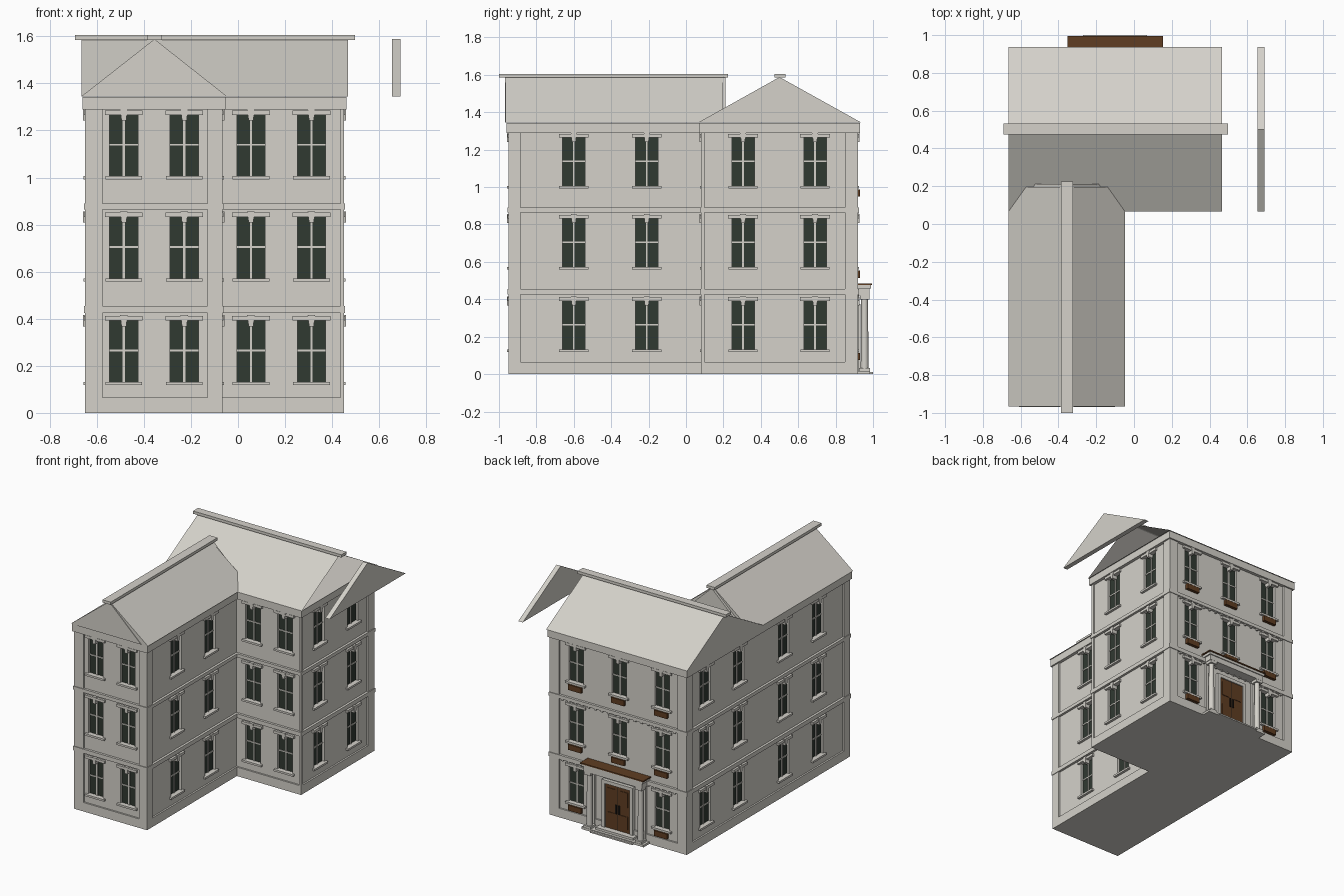
import bpy, bmesh, math
from mathutils import Vector

if "Cube" in bpy.data.objects:
    bpy.data.objects.remove(bpy.data.objects["Cube"])


def material(name, rgb):
    m = bpy.data.materials.new(name)
    m.diffuse_color = (*rgb, 1)
    m.use_nodes = True
    m.node_tree.nodes["Principled BSDF"].inputs["Base Color"].default_value = m.diffuse_color
    return m


STONE = material("pale_stone", (0.66, 0.64, 0.59))
GLASS = material("dark_glass", (0.030, 0.041, 0.031))
WOOD = material("brown_wood", (0.115, 0.047, 0.016))
IRON = material("dark_metal", (0.02, 0.014, 0.01))

parts = {}   # part name -> (bmesh, material)


def part(name, mat):
    if name not in parts:
        parts[name] = (bmesh.new(), mat)
    return parts[name][0]


def hexa(name, mat, bottom, top):
    """Solid between two polygons with the same number of points."""
    bm = part(name, mat)
    a = [bm.verts.new(p) for p in bottom]
    b = [bm.verts.new(p) for p in top]
    n = len(a)
    faces = [bm.faces.new(a), bm.faces.new(b)]
    faces += [bm.faces.new((a[i], a[(i + 1) % n], b[(i + 1) % n], b[i])) for i in range(n)]
    bmesh.ops.recalc_face_normals(bm, faces=faces)


def box(name, mat, x0, x1, y0, y1, z0, z1):
    pts = [(x0, y0), (x1, y0), (x1, y1), (x0, y1)]
    hexa(name, mat, [(*p, z0) for p in pts], [(*p, z1) for p in pts])


def l_slab(name, d, z0, z1):
    """L-shaped slab of the house plan, grown outward by d."""
    pts = [(-.65 - d, -.95 - d), (-.065 + d, -.95 - d), (-.065 + d, .08 - d),
           (.45 + d, .08 - d), (.45 + d, .92 + d), (-.65 - d, .92 + d)]
    hexa(name, STONE, [(*p, z0) for p in pts], [(*p, z1) for p in pts])


# Walls: axis they face, plane position, outward sign
FRONT_WING, FRONT_MAIN = ("y", -.95, -1), ("y", .08, -1)
BACK, LEFT = ("y", .92, 1), ("x", -.65, -1)
RIGHT_WING, RIGHT_MAIN = ("x", -.065, 1), ("x", .45, 1)


def wall_box(name, mat, wall, u0, u1, d0, d1, z0, z1):
    axis, pos, s = wall
    a, b = sorted((pos + s * d0, pos + s * d1))
    if axis == "y":
        box(name, mat, u0, u1, a, b, z0, z1)
    else:
        box(name, mat, a, b, u0, u1, z0, z1)


INSET, DEEP = -.012, -.034


def window(wall, u, z, flower_box=False):
    t, m, w = z + .262, z + .135, .06
    wall_box("window_cutter", STONE, wall, u - w, u + w, DEEP, .02, z, t)
    wall_box("window_glass", GLASS, wall, u - w, u + w, DEEP - .004, DEEP + .004, z, t)
    wall_box("window_bars", STONE, wall, u - .005, u + .005, DEEP, DEEP + .010, z, t)
    wall_box("window_bars", STONE, wall, u - w, u + w, DEEP, DEEP + .009, m - .004, m + .004)
    wall_box("window_sills", STONE, wall, u - .078, u + .078, DEEP, .006, z - .012, z + .002)
    wall_box("window_lintels", STONE, wall, u - .08, u + .08, INSET - .005, .004, t, t + .019)
    # tapered keystone
    axis, pos, s = wall
    rings = []
    for zz, h in ((t - .024, .010), (t + .024, .016)):
        q = [(u - h, pos + s * DEEP), (u + h, pos + s * DEEP),
             (u + h, pos + s * .008), (u - h, pos + s * .008)]
        rings.append([(a, b, zz) if axis == "y" else (b, a, zz) for a, b in q])
    hexa("keystones", STONE, *rings)
    if flower_box:
        wall_box("flower_boxes", WOOD, wall, u - .052, u + .052, INSET - .002, .010, z - .055, z - .016)


# Window grid
SILLS = (.13, .57, 1.004)
for row, z in enumerate(SILLS):
    for wall, places in ((FRONT_WING, (-.485, -.228)), (FRONT_MAIN, (.055, .312)),
                         (RIGHT_WING, (-.6, -.21)), (RIGHT_MAIN, (.305, .69)),
                         (LEFT, (-.6, -.21, .305, .69))):
        for u in places:
            window(wall, u, z)
    for u in (-.445, -.10, .245):
        if row or u != -.10:
            window(BACK, u, z, True)

# Recessed wall body, plinth, floor belts and cornice
l_slab("wall_body", INSET, .01, 1.31)
l_slab("plinth", 0, 0, .065)
l_slab("floor_belts", .005, .425, .455)
l_slab("floor_belts", .005, .865, .89)
l_slab("cornice", .011, 1.29, 1.343)

# Corner pilasters
for x0, x1, y0, y1 in ((-.65, -.575, -.95, -.885), (-.13, -.065, -.95, -.885),
                       (.435, .45, .08, .10), (.375, .45, .85, .92),
                       (-.65, -.575, .85, .92)):
    box("corner_pilasters", STONE, x0, x1, y0, y1, .06, 1.295)

# Small dentils under the belts of the back wall
for z in (.414, .854):
    for i in range(18):
        u = -.55 + i * .9 / 17
        wall_box("dentils", STONE, BACK, u - .007, u + .007, INSET - .002, .002, z, z + .013)

# Main roof, open on its right end
bm = part("main_roof", STONE)
E, R = 1.345, 1.588
lf, lr, lb = [bm.verts.new((-.665, y, z)) for y, z in ((.065, E), (.5, R), (.937, E))]
rf, rr, rb = [bm.verts.new((.467, y, z)) for y, z in ((.065, E), (.5, R), (.937, E))]
for f in ((lf, rf, rr, lr), (lr, rr, rb, lb), (lf, lr, lb), (lf, lb, rb, rf)):
    bm.faces.new(f)
box("main_ridge_cap", STONE, -.692, .498, .473, .531, 1.585, 1.605)

# Loose gable panel standing off the right end
gable = ((.065, E), (.5, R), (.937, E))
hexa("right_gable_panel", STONE, [(.655, *p) for p in gable], [(.69, *p) for p in gable])


# Wing roof with a narrower gable panel at each end
def wing_prism(name, x0, x1, y0, y1, top):
    tri = ((x0, E), (-.355, top), (x1, E))
    hexa(name, STONE, [(x, y0, z) for x, z in tri], [(x, y1, z) for x, z in tri])


wing_prism("wing_roof", -.665, -.047, -.965, .195, R)
wing_prism("wing_gable_panels", -.61, -.10, -.969, -.95, R - .002)
wing_prism("wing_gable_panels", -.61, -.10, .18, .212, R - .002)
box("wing_ridge_cap", STONE, -.387, -.322, -1.0, .225, 1.585, 1.605)

# Back entrance: steps, door and surround
C = -.10
box("entrance_steps", STONE, C - .25, C + .25, .90, .985, 0, .016)
box("entrance_steps", STONE, C - .17, C + .17, .90, 1.0, 0, .010)
box("entrance_steps", STONE, C - .15, C + .15, .90, .965, .016, .032)
for s in (-1, 1):
    a, b = sorted((C + s * .003, C + s * .10))
    box("door_leaves", WOOD, a, b, .90, .924, .03, .35)
    a, b = sorted((C + s * .022, C + s * .082))
    for z0, z1 in ((.06, .15), (.22, .325)):
        box("door_panels", WOOD, a, b, .92, .928, z0, z1)
    a, b = sorted((C + s * .008, C + s * .018))
    box("door_handles", IRON, a, b, .92, .931, .15, .215)
    a, b = sorted((C + s * .10, C + s * .125))
    box("door_frame", STONE, a, b, .90, .932, .01, .375)
box("door_gap", IRON, C - .003, C + .003, .90, .921, .03, .35)
box("door_frame", STONE, C - .10, C + .10, .90, .932, .35, .375)

# Portico columns with square base and capital
for s in (-1, 1):
    x, y = C + s * .205, .955
    box("column_bases", STONE, x - .028, x + .028, y - .028, y + .028, .012, .032)
    box("column_capitals", STONE, x - .026, x + .026, y - .026, y + .026, .40, .422)
    ring = [(x + math.cos(i * math.pi / 8), y + math.sin(i * math.pi / 8)) for i in range(16)]

    def circle(r, z):
        return [(x + (px - x) * r, y + (py - y) * r, z) for px, py in ring]

    hexa("portico_columns", STONE, circle(.021, .03), circle(.018, .402))
    a, b = sorted((x - .018, x + .018))
    box("wall_pilasters", STONE, a, b, .90, .924, .012, .42)

# Portico beam, moulding and wooden cover
box("portico_beam", STONE, C - .235, C + .235, .90, .982, .42, .458)
box("portico_moulding", STONE, C - .245, C + .245, .90, .989, .458, .476)
box("portico_cover", WOOD, C - .253, C + .253, .90, .995, .476, .485)

# Turn the parts into objects
objects = {}
for name, (bm, mat) in parts.items():
    me = bpy.data.meshes.new(name)
    bm.to_mesh(me)
    bm.free()
    me.materials.append(mat)
    ob = bpy.data.objects.new(name, me)
    bpy.context.collection.objects.link(ob)
    objects[name] = ob

# Cut the window recesses into the walls
cutter, body = objects["window_cutter"], objects["wall_body"]
cutter.hide_render = True
mod = body.modifiers.new("window_recesses", "BOOLEAN")
mod.operation, mod.solver, mod.object = "DIFFERENCE", "EXACT", cutter
bpy.context.view_layer.objects.active = body
body.select_set(True)
bpy.ops.object.modifier_apply(modifier=mod.name)
bpy.data.objects.remove(cutter)

# Soften the round columns only
bpy.ops.object.select_all(action="DESELECT")
cols = objects["portico_columns"]
cols.select_set(True)
bpy.context.view_layer.objects.active = cols
bpy.ops.object.shade_smooth_by_angle(angle=math.radians(40))
